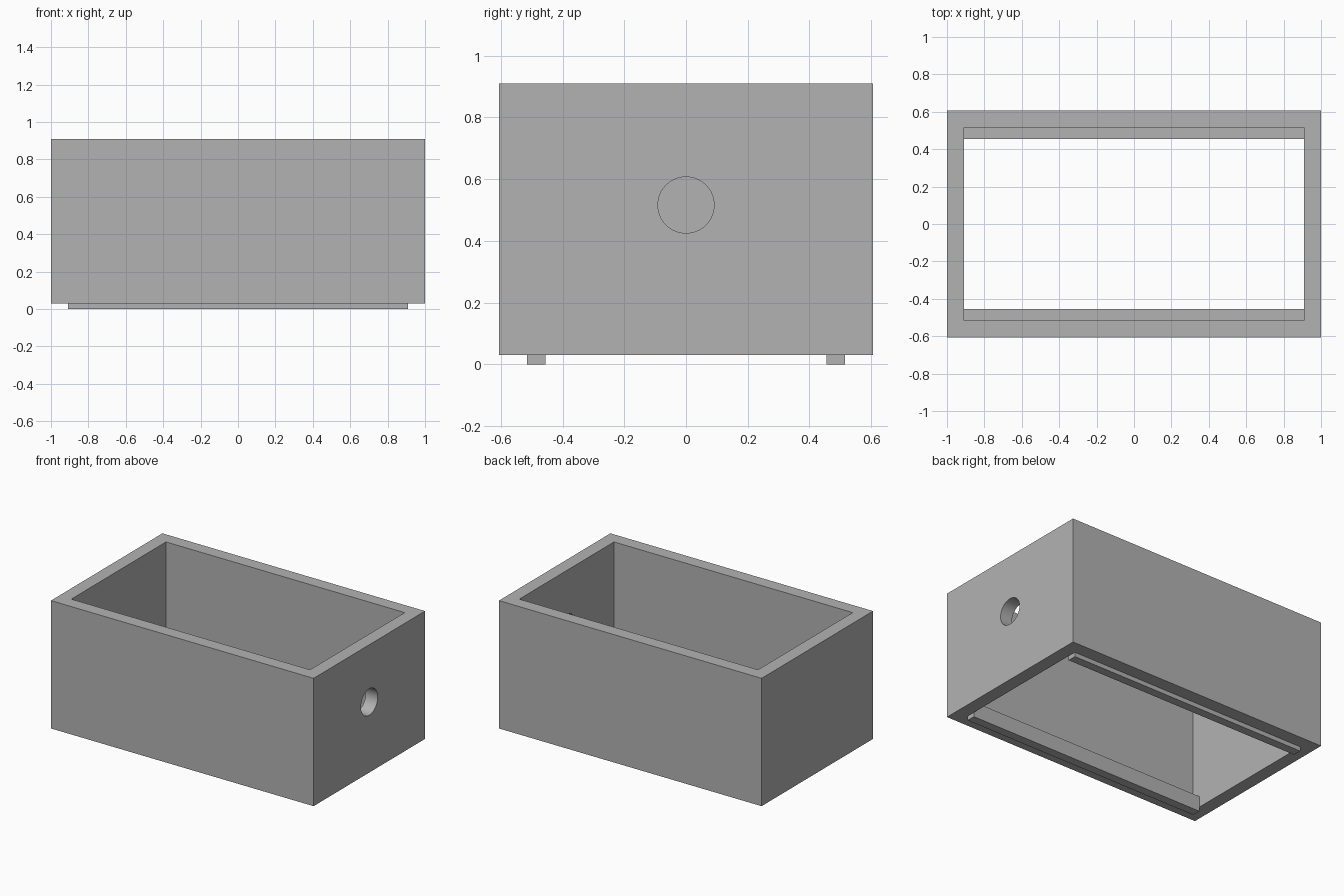
import bpy
import bmesh
from mathutils import Matrix

cube = bpy.data.objects.get("Cube")
if cube:
    bpy.data.objects.remove(cube, do_unlink=True)

LENGTH, WIDTH, TOP = 2.0, 1.212, 0.91
WALL, BASE = 0.091, 0.03
RAIL_WIDTH, RAIL_TOP = 0.06, 0.105
INNER_X, INNER_Y = LENGTH / 2 - WALL, WIDTH / 2 - WALL

grey = bpy.data.materials.new("plain grey")
grey.use_nodes = True
colour = (0.45, 0.45, 0.45, 1)
grey.diffuse_color = colour
grey.node_tree.nodes["Principled BSDF"].inputs["Base Color"].default_value = colour


def make_object(name, bm):
    mesh = bpy.data.meshes.new(name)
    bm.to_mesh(mesh)
    bm.free()
    mesh.materials.append(grey)
    obj = bpy.data.objects.new(name, mesh)
    bpy.context.collection.objects.link(obj)
    return obj


def box(name, low, high):
    size = [b - a for a, b in zip(low, high)]
    middle = [(a + b) / 2 for a, b in zip(low, high)]
    bm = bmesh.new()
    bmesh.ops.create_cube(bm, size=1, matrix=Matrix.Translation(middle) @ Matrix.Diagonal((*size, 1)))
    return make_object(name, bm)


def cut(target, cutter):
    mod = target.modifiers.new(cutter.name, 'BOOLEAN')
    mod.operation = 'DIFFERENCE'
    mod.solver = 'EXACT'
    mod.object = cutter
    cutter.hide_render = True
    cutter.hide_set(True)


# Open frame: four walls with no floor or lid
frame = box("box_walls", (-LENGTH / 2, -WIDTH / 2, BASE), (LENGTH / 2, WIDTH / 2, TOP))
cut(frame, box("cavity_cutter", (-INNER_X, -INNER_Y, -1), (INNER_X, INNER_Y, 2)))

# Round hole through the left end wall
bm = bmesh.new()
place = Matrix.Translation((LENGTH / 2 - WALL / 2, 0, 0.516)) @ Matrix.Rotation(1.5707963, 4, 'Y')
bmesh.ops.create_cone(bm, cap_ends=True, segments=64, radius1=WALL, radius2=WALL,
                      depth=WALL * 2, matrix=place)
cut(frame, make_object("hole_cutter", bm))

# Apply the cuts, then smooth only the round hole
bpy.ops.object.select_all(action='DESELECT')
frame.select_set(True)
bpy.context.view_layer.objects.active = frame
for mod in list(frame.modifiers):
    bpy.ops.object.modifier_apply(modifier=mod.name)
bpy.ops.object.shade_smooth_by_angle(angle=0.5)
for name in ("cavity_cutter", "hole_cutter"):
    bpy.data.objects.remove(bpy.data.objects[name], do_unlink=True)

# Locating rails along the long walls, dropping below the frame
for name, side in (("front_rail", -1), ("back_rail", 1)):
    edges = sorted((side * INNER_Y, side * (INNER_Y - RAIL_WIDTH)))
    box(name, (-INNER_X, edges[0], 0), (INNER_X, edges[1], RAIL_TOP))
